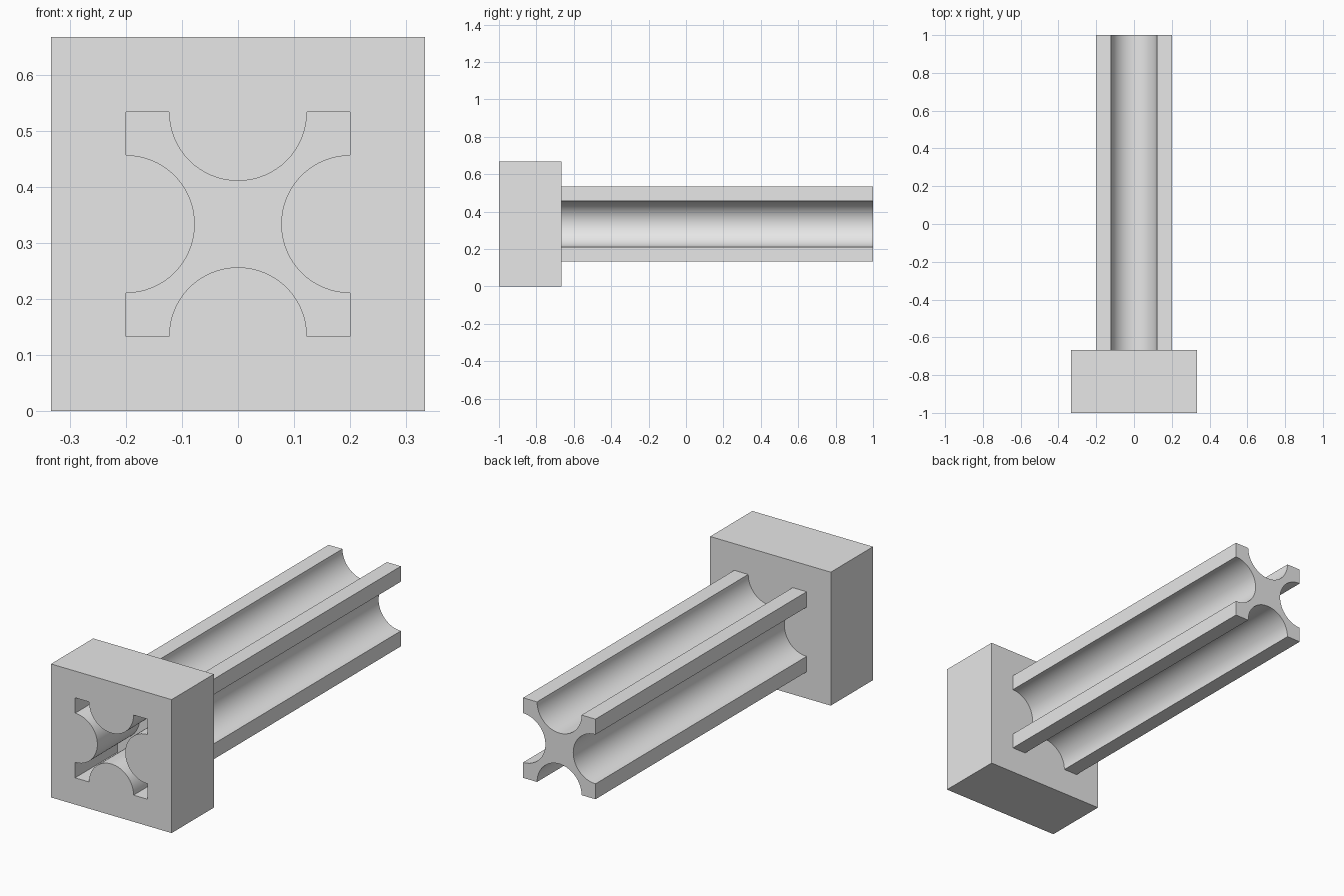
import bpy
import bmesh
from math import cos, sin, pi, radians

cube = bpy.data.objects.get("Cube")
if cube:
    bpy.data.objects.remove(cube, do_unlink=True)

SIZE = 2 / 3          # width and height of the head block
MID = SIZE / 2        # height of the long axis
HALF_BAR = 0.2        # half width of the bar
GROOVE = 0.123        # groove radius
ARC_STEPS = 32

grey = bpy.data.materials.new("plain_grey")
grey.use_nodes = True
grey.diffuse_color = (0.8, 0.8, 0.8, 1)
grey.node_tree.nodes["Principled BSDF"].inputs["Base Color"].default_value = (0.8, 0.8, 0.8, 1)


def square_outline(half):
    return [(-half, -half), (half, -half), (half, half), (-half, half)]


def fluted_outline():
    """Square with a half-round groove in the middle of each side."""
    points = []
    for side in range(4):
        c, s = cos(side * pi / 2), sin(side * pi / 2)
        local = [(-HALF_BAR, -HALF_BAR)]
        for i in range(ARC_STEPS + 1):
            a = pi - pi * i / ARC_STEPS
            local.append((GROOVE * cos(a), -HALF_BAR + GROOVE * sin(a)))
        points += [(u * c - v * s, u * s + v * c) for u, v in local]
    return points


def prism(name, outlines, y_front, y_back):
    """Extrude one outline, or an outline with a hole, along y."""
    bm = bmesh.new()
    caps = [[], []]
    for outline in outlines:
        rings = [[bm.verts.new((u, y, MID + v)) for u, v in outline]
                 for y in (y_front, y_back)]
        n = len(outline)
        for i in range(n):
            j = (i + 1) % n
            bm.faces.new((rings[0][i], rings[0][j], rings[1][j], rings[1][i]))
            for cap, ring in zip(caps, rings):
                cap.append(bm.edges.get((ring[i], ring[j])))
    for cap in caps:
        bmesh.ops.triangle_fill(bm, edges=cap, use_beauty=True, normal=(0, 1, 0))
    bmesh.ops.recalc_face_normals(bm, faces=bm.faces)
    mesh = bpy.data.meshes.new(name)
    bm.to_mesh(mesh)
    bm.free()
    mesh.materials.append(grey)
    obj = bpy.data.objects.new(name, mesh)
    bpy.context.collection.objects.link(obj)
    bpy.ops.object.select_all(action='DESELECT')
    obj.select_set(True)
    bpy.context.view_layer.objects.active = obj
    bpy.ops.object.shade_smooth_by_angle(angle=radians(30))
    return obj


# Head block with the socket cut through it
prism("head_block", [square_outline(MID), fluted_outline()], -1, -MID * 2)
# Fluted bar, closed at both ends, starting at the back of the head
prism("fluted_bar", [fluted_outline()], -MID * 2, 1)
